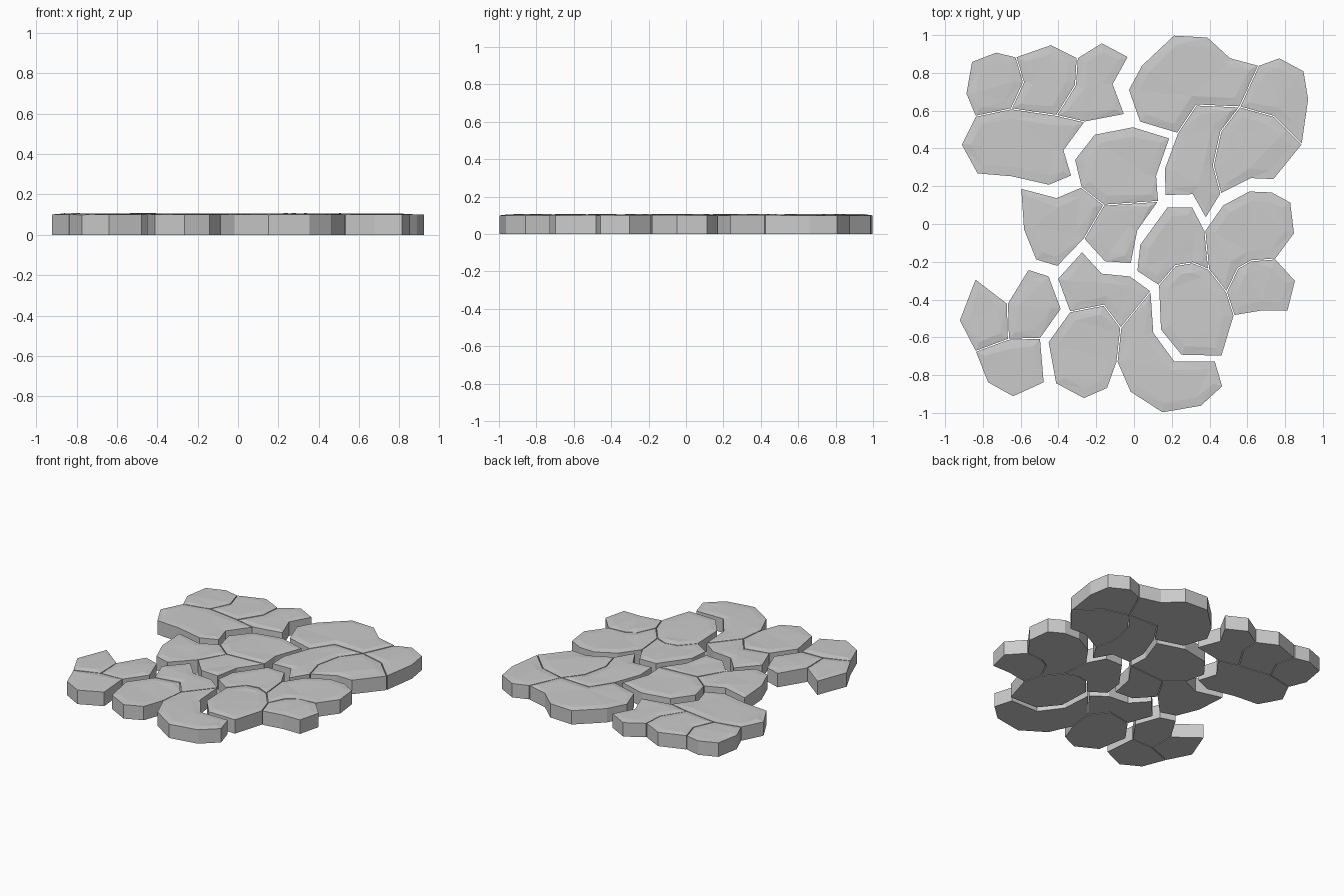
import bpy, bmesh, random
from mathutils import Vector

random.seed(4)
HEIGHT = 0.1     # wall height of each slab
SEAM = 0.003     # half width of the joint between touching slabs


def shrink(points, d):
    """Mitred inward offset of an outline, whichever way it winds."""
    p = [Vector(q) for q in points]
    n = len(p)
    area = sum(p[i].x * p[(i + 1) % n].y - p[(i + 1) % n].x * p[i].y for i in range(n))
    if area < 0:
        p.reverse()
    out = []
    for i in range(n):
        a = (p[i] - p[i - 1]).normalized()
        b = (p[(i + 1) % n] - p[i]).normalized()
        na, nb = Vector((-a.y, a.x)), Vector((-b.y, b.x))
        out.append(p[i] + (na + nb) * d / (1 + na.dot(nb)))
    return out


def slab(name, *points):
    """Straight-sided stone with a slightly uneven, faceted top."""
    bm = bmesh.new()
    base = bm.faces.new([bm.verts.new((x, y, 0)) for x, y in shrink(points, SEAM)])
    top = bmesh.ops.extrude_face_region(bm, geom=[base], use_keep_orig=True)["geom"]
    for v in top:
        if isinstance(v, bmesh.types.BMVert):
            v.co.z = HEIGHT + random.uniform(-0.001, 0.001)
    face = next(f for f in top if isinstance(f, bmesh.types.BMFace))
    bmesh.ops.recalc_face_normals(bm, faces=bm.faces)
    rim = bmesh.ops.inset_region(bm, faces=[face], thickness=0.05)["faces"]
    for v in face.verts:
        v.co.z = HEIGHT + random.uniform(0.001, 0.007)
    bmesh.ops.triangulate(bm, faces=rim + [face])
    bmesh.ops.recalc_face_normals(bm, faces=bm.faces)
    mesh = bpy.data.meshes.new(name)
    bm.to_mesh(mesh)
    bm.free()
    bpy.context.collection.objects.link(bpy.data.objects.new(name, mesh))


# back left group
slab("back_left_slab_1", (-.86, .86), (-.73, .91), (-.625, .885), (-.585, .75),
     (-.65, .61), (-.84, .57), (-.89, .69))
slab("back_left_slab_2", (-.625, .885), (-.44, .95), (-.30, .88), (-.31, .735),
     (-.41, .575), (-.65, .61), (-.585, .75))
slab("back_left_slab_3", (-.30, .88), (-.17, .96), (-.03, .885), (-.11, .74),
     (-.05, .58), (-.26, .54), (-.41, .575), (-.31, .735))
slab("back_left_slab_4", (-.84, .57), (-.65, .61), (-.41, .575), (-.26, .54), (-.37, .39),
     (-.33, .255), (-.45, .205), (-.65, .25), (-.83, .265), (-.915, .42))

# back right group
slab("back_right_slab_1", (.04, .84), (.21, 1), (.39, .99), (.51, .88), (.66, .84),
     (.56, .62), (.33, .63), (.23, .48), (.03, .54), (-.03, .71))
slab("back_right_slab_2", (.66, .84), (.77, .88), (.90, .81), (.925, .66), (.89, .42),
     (.81, .50), (.74, .57), (.56, .62))
slab("back_right_slab_3", (.33, .63), (.56, .62), (.46, .49), (.42, .31), (.46, .16),
     (.38, .03), (.31, .155), (.165, .15), (.16, .29), (.23, .48))
slab("back_right_slab_4", (.56, .62), (.46, .49), (.42, .31), (.46, .16), (.62, .24),
     (.74, .235), (.89, .42), (.81, .50), (.74, .57))

# middle group
slab("middle_slab_1", (-.21, .475), (-.005, .515), (.19, .455), (.12, .255), (.13, .12),
     (-.16, .10), (-.28, .195), (-.315, .34))
slab("middle_slab_2", (-.60, .19), (-.41, .14), (-.28, .195), (-.16, .10), (-.265, -.08),
     (-.405, -.225), (-.52, -.19), (-.585, -.03))
slab("middle_slab_3", (-.16, .10), (.13, .12), (.02, -.035), (-.015, -.21),
     (-.155, -.20), (-.265, -.08))

# front right group
slab("front_right_slab_1", (.175, .09), (.31, .09), (.375, -.035), (.395, -.24),
     (.31, -.205), (.22, -.22), (.13, -.325), (.015, -.25), (.03, -.11))
slab("front_right_slab_2", (.47, .10), (.61, .175), (.73, .17), (.83, .115), (.85, -.05),
     (.75, -.185), (.62, -.195), (.55, -.235), (.49, -.36), (.395, -.24), (.375, -.035))
slab("front_right_slab_3", (.75, -.185), (.855, -.30), (.815, -.46), (.68, -.46),
     (.53, -.485), (.49, -.36), (.55, -.235), (.62, -.195))
slab("front_right_slab_4", (.31, -.205), (.395, -.24), (.49, -.36), (.53, -.485),
     (.465, -.70), (.25, -.695), (.14, -.56), (.13, -.325), (.22, -.22))

# front centre group
slab("front_slab_1", (-.275, -.145), (-.17, -.26), (-.02, -.275), (.09, -.355),
     (-.07, -.55), (-.16, -.43), (-.34, -.465), (-.405, -.29))
slab("front_slab_2", (-.34, -.465), (-.16, -.43), (-.07, -.55), (-.09, -.73),
     (-.14, -.87), (-.265, -.925), (-.415, -.845), (-.455, -.625))
slab("front_slab_3", (.09, -.355), (.105, -.575), (.215, -.725), (.43, -.725), (.47, -.86),
     (.355, -.965), (.15, -1), (-.02, -.89), (-.09, -.73), (-.07, -.55))

# front left group
slab("front_left_slab_1", (-.84, -.29), (-.67, -.42), (-.665, -.61), (-.84, -.675),
     (-.925, -.51))
slab("front_left_slab_2", (-.56, -.24), (-.45, -.275), (-.385, -.45), (-.495, -.605),
     (-.665, -.61), (-.67, -.42))
slab("front_left_slab_3", (-.84, -.675), (-.665, -.61), (-.495, -.605), (-.475, -.84),
     (-.64, -.915), (-.775, -.84))
